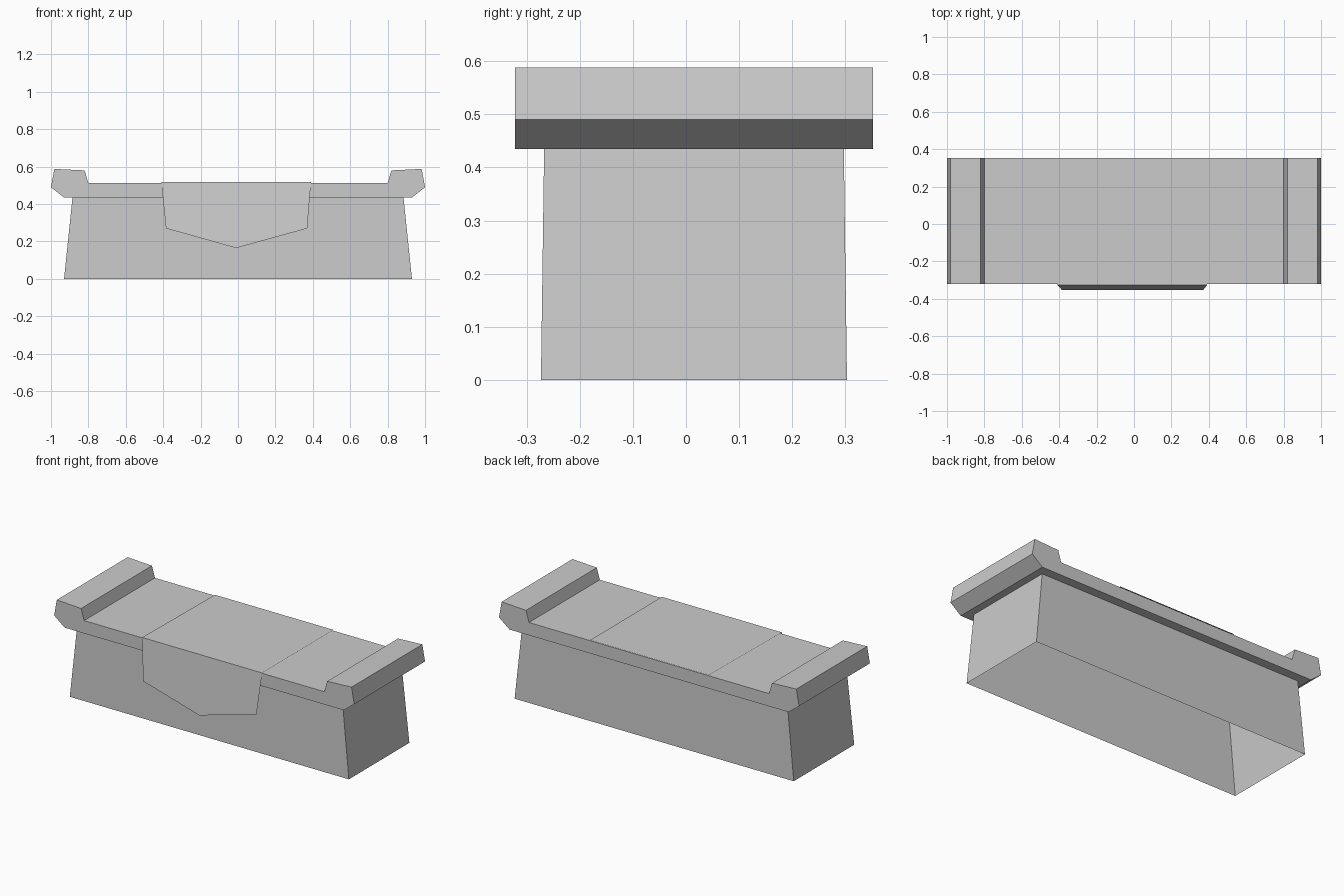
import bpy, bmesh

if "Cube" in bpy.data.objects:
    bpy.data.objects.remove(bpy.data.objects["Cube"])

# One plain grey for every part
grey = bpy.data.materials.new("stone_grey")
grey.use_nodes = True
GREY = (0.6, 0.6, 0.6, 1)
grey.diffuse_color = GREY
grey.node_tree.nodes["Principled BSDF"].inputs["Base Color"].default_value = GREY


def make_object(name, bm):
    mesh = bpy.data.meshes.new(name)
    bm.to_mesh(mesh)
    bm.free()
    mesh.materials.append(grey)
    obj = bpy.data.objects.new(name, mesh)
    bpy.context.collection.objects.link(obj)
    return obj


# Tapered base, hollow and open at the bottom
MID_Y = 0.015
bm = bmesh.new()
rings = []
for half_x, half_y, z in ((0.93, 0.288, 0), (0.885, 0.282, 0.435)):
    corners = ((-1, -1), (1, -1), (1, 1), (-1, 1))
    rings.append([bm.verts.new((sx * half_x, MID_Y + sy * half_y, z)) for sx, sy in corners])
low, high = rings
for i in range(4):
    j = (i + 1) % 4
    bm.faces.new((low[i], low[j], high[j], high[i]))
make_object("base", bm)

# Slab with raised end rims: mirrored profile extruded front to back
FRONT, BACK = -0.322, 0.352
half = [(0.93, 0.435), (1, 0.49), (0.982, 0.588), (0.82, 0.58), (0.8, 0.512)]
profile = half + [(-x, z) for x, z in reversed(half)]
bm = bmesh.new()
face = bm.faces.new([bm.verts.new((x, FRONT, z)) for x, z in profile])
sweep = bmesh.ops.extrude_face_region(bm, geom=[face])
moved = [v for v in sweep["geom"] if isinstance(v, bmesh.types.BMVert)]
bmesh.ops.translate(bm, verts=moved, vec=(0, BACK - FRONT, 0))
bmesh.ops.recalc_face_normals(bm, faces=bm.faces)
make_object("top_slab", bm)

# Thin cloth lying over the slab, with a pointed flap hanging in front
bm = bmesh.new()
back_l, back_r, edge_l, edge_r, side_l, side_r, tip = [bm.verts.new(p) for p in (
    (-0.4, BACK, 0.517), (0.39, BACK, 0.517),
    (-0.41, -0.327, 0.517), (0.39, -0.327, 0.517),
    (-0.385, -0.353, 0.27), (0.37, -0.353, 0.27), (-0.01, -0.354, 0.165))]
bm.faces.new((edge_l, edge_r, back_r, back_l))
bm.faces.new((edge_l, side_l, tip, side_r, edge_r))
make_object("cloth", bm)
